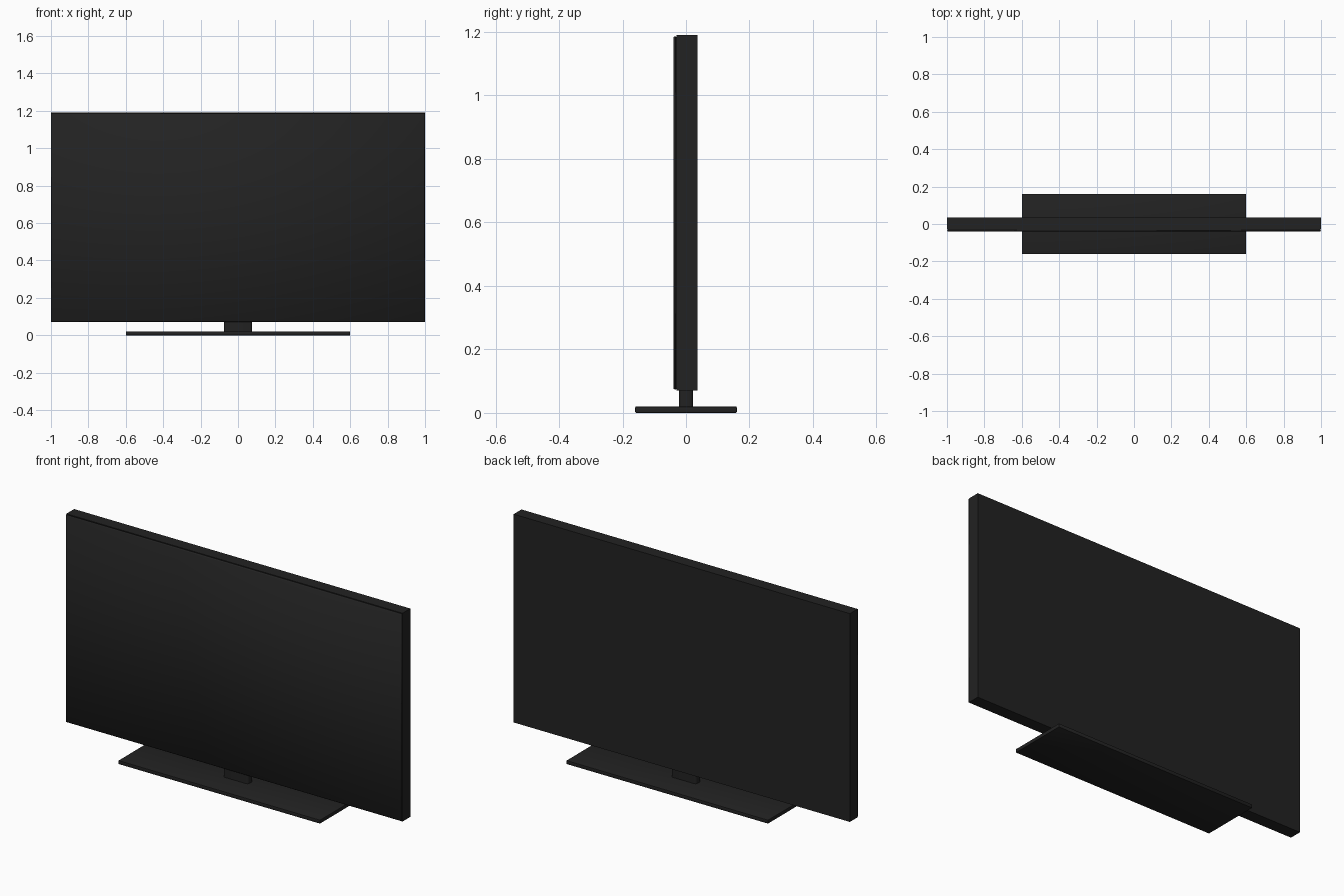
import bpy, bmesh
from mathutils import Vector

cube = bpy.data.objects.get("Cube")
if cube:
    bpy.data.objects.remove(cube, do_unlink=True)

# One matte black for the whole set
black = bpy.data.materials.new("matte_black")
black.use_nodes = True
black.diffuse_color = (0.016, 0.016, 0.016, 1)
bsdf = next(n for n in black.node_tree.nodes if n.type == 'BSDF_PRINCIPLED')
bsdf.inputs["Base Color"].default_value = black.diffuse_color
bsdf.inputs["Roughness"].default_value = 0.6


def box(name, low, high, bevel=0, edge_axis=None, segments=2, front_inset=0):
    """Box between two corners, with optional bevel or tapered front."""
    low, high = Vector(low), Vector(high)
    mid, size = (low + high) / 2, high - low
    bm = bmesh.new()
    bmesh.ops.create_cube(bm, size=1)
    for v in bm.verts:
        at_front = v.co.y < 0
        v.co = v.co * size
        if front_inset and at_front:
            v.co.x -= front_inset if v.co.x > 0 else -front_inset
            v.co.z -= front_inset if v.co.z > 0 else -front_inset
    if bevel:
        edges = [e for e in bm.edges if edge_axis is None or
                 abs((e.verts[0].co - e.verts[1].co)[edge_axis]) > 0.001]
        bmesh.ops.bevel(bm, geom=edges, offset=bevel, segments=segments,
                        profile=0.5, affect='EDGES')
    mesh = bpy.data.meshes.new(name)
    bm.to_mesh(mesh)
    bm.free()
    mesh.materials.append(black)
    obj = bpy.data.objects.new(name, mesh)
    obj.location = mid
    bpy.context.collection.objects.link(obj)
    return obj


# Rear housing and the thin lip that carries the screen
box("housing", (-1, -0.03, 0.07), (1, 0.036, 1.19))
box("screen_gap", (-0.994, -0.034, 0.076), (0.994, -0.03, 1.184))

# Screen slab: shaded smooth so its face reads as softly curved
screen = box("screen", (-1, -0.04, 0.072), (1, -0.033, 1.188), front_inset=0.005)
screen.data.polygons.foreach_set("use_smooth", [True] * len(screen.data.polygons))

# Stand
box("neck", (-0.075, -0.022, 0.018), (0.075, 0.022, 0.075),
    bevel=0.012, edge_axis=2, segments=3)
box("base", (-0.6, -0.16, 0), (0.6, 0.16, 0.02), bevel=0.003)

# Soft rounding on the stand only
for name in ("neck", "base"):
    obj = bpy.data.objects[name]
    bpy.ops.object.select_all(action='DESELECT')
    obj.select_set(True)
    bpy.context.view_layer.objects.active = obj
    bpy.ops.object.shade_smooth_by_angle(angle=0.6)
